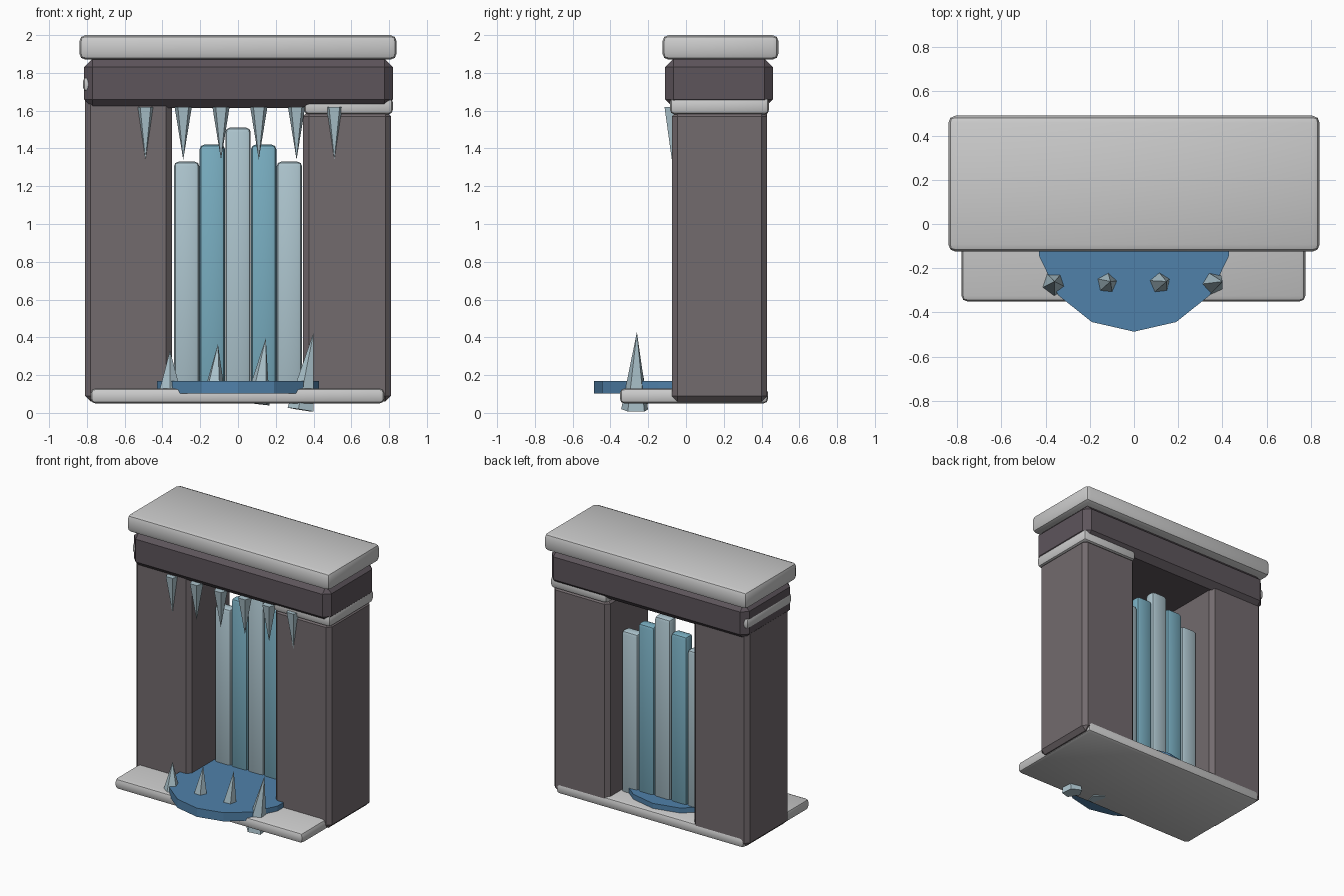
import bpy, bmesh, math
from mathutils import Vector

if "Cube" in bpy.data.objects:
    bpy.data.objects.remove(bpy.data.objects["Cube"])


def material(name, rgb):
    m = bpy.data.materials.new(name)
    m.diffuse_color = (*rgb, 1)
    m.use_nodes = True
    m.node_tree.nodes["Principled BSDF"].inputs["Base Color"].default_value = m.diffuse_color
    return m


DARK = material("dark_stone", (0.11, 0.09, 0.105))
STONE = material("pillar_stone", (0.17, 0.145, 0.155))
ICE = material("pale_ice", (0.42, 0.56, 0.62))
BLUE = material("blue_ice", (0.19, 0.42, 0.53))
WATER = material("water", (0.08, 0.22, 0.40))


def finish(bm, name, mat=None, smooth=False):
    bmesh.ops.recalc_face_normals(bm, faces=bm.faces)
    me = bpy.data.meshes.new(name)
    bm.to_mesh(me)
    bm.free()
    ob = bpy.data.objects.new(name, me)
    bpy.context.collection.objects.link(ob)
    if mat:
        me.materials.append(mat)
    if smooth:
        bpy.ops.object.select_all(action='DESELECT')
        ob.select_set(True)
        bpy.context.view_layer.objects.active = ob
        bpy.ops.object.shade_smooth_by_angle(angle=math.radians(35))
    return ob


def block(name, x, y, z, bevel, segments=1, mat=None):
    """Bevelled box spanning the given (min, max) ranges."""
    bm = bmesh.new()
    bmesh.ops.create_cube(bm, size=1)
    for v in bm.verts:
        for i, (lo, hi) in enumerate((x, y, z)):
            v.co[i] = lo if v.co[i] < 0 else hi
    bmesh.ops.bevel(bm, geom=bm.edges[:], offset=bevel, segments=segments,
                    profile=0.5, affect='EDGES')
    return finish(bm, name, mat, smooth=True)


def spike(name, base, tip, radius, sides=5, turn=0.0):
    """Pointed cone from a base centre to a tip."""
    base, tip = Vector(base), Vector(tip)
    axis = tip - base
    bm = bmesh.new()
    bmesh.ops.create_cone(bm, cap_ends=True, segments=sides, radius1=radius,
                          radius2=0, depth=axis.length)
    rot = axis.to_track_quat('Z', 'Y').to_matrix()
    for v in bm.verts:
        px, py = v.co.x, v.co.y
        c, s = math.cos(turn), math.sin(turn)
        v.co = rot @ Vector((c * px - s * py, s * px + c * py, v.co.z)) + (base + tip) / 2
    return finish(bm, name, ICE)


# Base slab and roof slab
block("base_slab", (-0.78, 0.775), (-0.35, 0.435), (0.05, 0.13), 0.025, 2)
block("roof_slab", (-0.84, 0.84), (-0.125, 0.49), (1.87, 2.0), 0.033, 2)

# Lintel beam
block("lintel", (-0.815, 0.82), (-0.11, 0.46), (1.615, 1.875), 0.045, 1, DARK)

# Pillars, the left one runs up into the lintel
block("left_pillar", (-0.81, -0.35), (-0.075, 0.43), (0.06, 1.70), 0.03, 1, STONE)
block("right_pillar", (0.345, 0.81), (-0.075, 0.43), (0.06, 1.60), 0.03, 1, STONE)

# Pillar caps, the left one mostly buried in the lintel
block("left_cap", (-0.82, -0.35), (-0.085, 0.44), (1.70, 1.78), 0.022, 2)
block("right_cap", (0.35, 0.82), (-0.085, 0.44), (1.58, 1.67), 0.025, 2)

# Frozen waterfall columns
for i in range(5):
    x = (i - 2) * 0.136
    top = 1.51 - 0.09 * abs(i - 2)
    block(f"waterfall_column_{i + 1}", (x - 0.067, x + 0.067), (0.20, 0.285),
          (0.10, top), 0.024, 2, BLUE if i % 2 else ICE)

# Pool
bm = bmesh.new()
bmesh.ops.create_cone(bm, cap_ends=True, segments=14, radius1=0.44,
                      radius2=0.44, depth=0.065)
step = 2 * math.pi / 14
phase = min((math.atan2(v.co.y, v.co.x) + math.pi / 2) % step for v in bm.verts)
phase = 0 if abs(phase - step) < 1e-4 else phase
for v in bm.verts:
    a = math.atan2(v.co.y, v.co.x) - phase
    v.co = Vector((0.44 * math.cos(a), 0.44 * math.sin(a) - 0.047, v.co.z + 0.135))
finish(bm, "pool", WATER)

# Icicles hanging under the lintel
for i in range(6):
    x = -0.49 + 0.2 * i
    spike(f"icicle_{i + 1}", (x, -0.075, 1.62), (x, -0.075, 1.34), 0.048)

# Ice spikes rising in front, each longer and leaning further right
for i in range(4):
    x = -0.36 + 0.24 * i
    half = 0.11 + 0.032 * i
    lean = 0.008 * i
    spike(f"ground_spike_{i + 1}", (x - lean, -0.27, 0.222 - half),
          (x + 1.7 * lean, -0.26, 0.222 + half), 0.06 + 0.005 * i, turn=0.4 * i)
